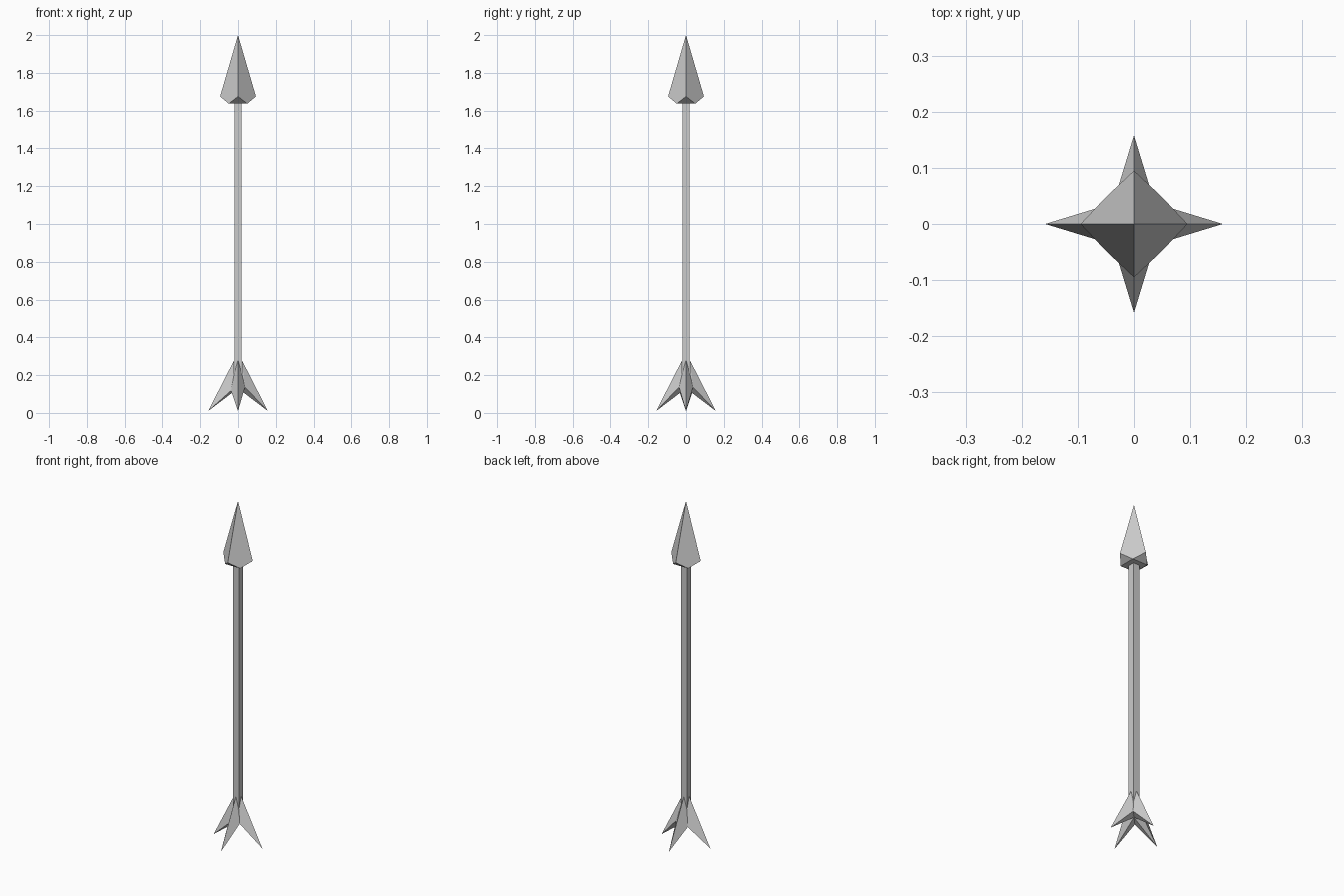
import bpy
from math import cos, sin, pi

if "Cube" in bpy.data.objects:
    bpy.data.objects.remove(bpy.data.objects["Cube"])


def make(name, verts, faces):
    mesh = bpy.data.meshes.new(name)
    mesh.from_pydata(verts, [], faces)
    mesh.update()
    obj = bpy.data.objects.new(name, mesh)
    bpy.context.collection.objects.link(obj)
    return obj


def ring(radius, z, start=0.0):
    """Four points around the z axis."""
    return [(radius * cos(start + k * pi / 2), radius * sin(start + k * pi / 2), z)
            for k in range(4)]


# Square shaft
R2 = 2 ** 0.5
verts = ring(0.0195 * R2, 0.13, pi / 4) + ring(0.0195 * R2, 1.64, pi / 4)
make("shaft", verts, [(k, (k + 1) % 4, (k + 1) % 4 + 4, k + 4) for k in range(4)])

# Arrowhead: pyramid whose barbs are cut up towards the corners
verts = [(0, 0, 2.0)] + ring(0.095, 1.675) + ring(0.049 * R2, 1.637, pi / 4)
faces = [(8, 7, 6, 5)]
for k in range(4):
    n, p = (k + 1) % 4, (k - 1) % 4
    faces += [(0, 1 + k, 5 + k, 1 + n), (1 + k, 5 + p, 5 + k)]
make("arrowhead", verts, faces)

# Fletching: four swept fins meeting in notches on the diagonals
tops = ring(0.02, 0.28)
dips = ring(0.02 * R2, 0.209, pi / 4)
tips = ring(0.158, 0.01)
notches = [(x, y, 0.137 if x > 0 else 0.118) for x, y, _ in ring(0.037 * R2, 0, pi / 4)]
verts = tops + dips + tips + notches + [(0, 0, 0.13)]
faces = []
for k in range(4):
    p = (k - 1) % 4
    faces += [(k, 8 + k, 12 + k), (k, 12 + k, 4 + k),        # one side of the fin
              (k, 12 + p, 8 + k), (k, 4 + p, 12 + p),        # other side
              (8 + k, 16, 12 + k), (8 + k, 12 + p, 16)]      # underside
make("fletching", verts, faces)
